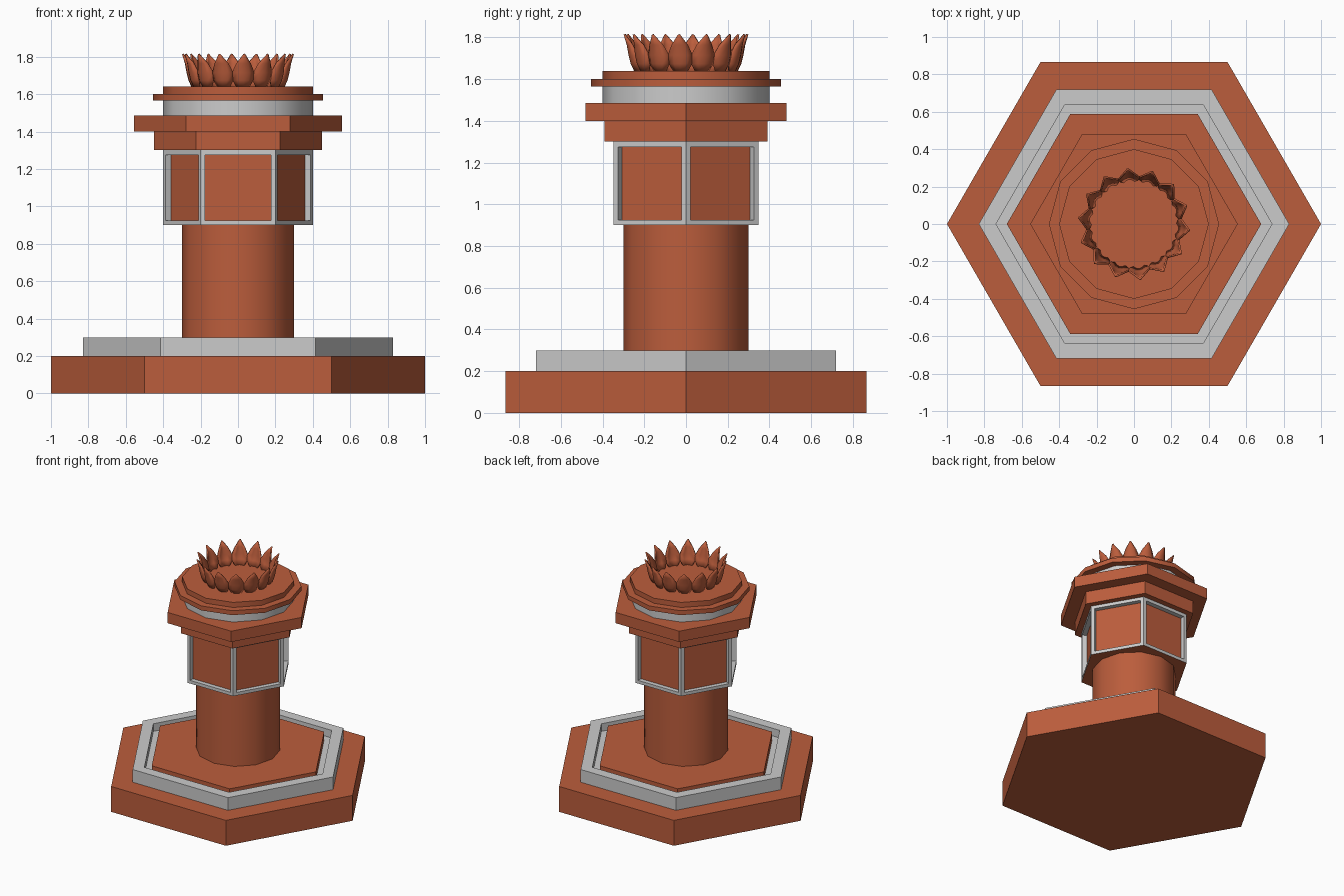
import bpy, bmesh, math
from mathutils import Vector

if "Cube" in bpy.data.objects:
    bpy.data.objects.remove(bpy.data.objects["Cube"])

brown = bpy.data.materials.new("terracotta")
brown.diffuse_color = (0.5, 0.11, 0.045, 1)
brown.use_nodes = True
brown.node_tree.nodes["Principled BSDF"].inputs["Base Color"].default_value = brown.diffuse_color


def finish(name, bm, mats=(), smooth=False):
    bmesh.ops.recalc_face_normals(bm, faces=bm.faces)
    me = bpy.data.meshes.new(name)
    bm.to_mesh(me)
    bm.free()
    ob = bpy.data.objects.new(name, me)
    bpy.context.collection.objects.link(ob)
    for m in mats:
        me.materials.append(m)
    if smooth:
        bpy.ops.object.select_all(action='DESELECT')
        bpy.context.view_layer.objects.active = ob
        ob.select_set(True)
        bpy.ops.object.shade_smooth_by_angle(angle=math.radians(40))
    return ob


def lathe(bm, profile, sides, closed=False):
    """Spin (radius, z) points; either cap both ends or close the loop."""
    rings = [[bm.verts.new((r * math.cos(2 * math.pi * i / sides),
                            r * math.sin(2 * math.pi * i / sides), z))
              for i in range(sides)] for r, z in profile]
    pairs = list(zip(rings, rings[1:]))
    if closed:
        pairs.append((rings[-1], rings[0]))
    else:
        bm.faces.new(rings[0])
        bm.faces.new(rings[-1])
    for a, b in pairs:
        for i in range(sides):
            j = (i + 1) % sides
            bm.faces.new((a[i], a[j], b[j], b[i]))


def turned(name, profile, sides, mats=(), smooth=False, closed=False):
    bm = bmesh.new()
    lathe(bm, profile, sides, closed)
    return finish(name, bm, mats, smooth)


# Stepped hexagonal base with grooved kerb
turned("base_slab", [(1, 0), (1, 0.2)], 6, [brown])
turned("base_kerb", [(0.83, 0.2), (0.83, 0.3), (0.738, 0.3), (0.738, 0.24),
                     (0.68, 0.24), (0.68, 0.2)], 6, closed=True)
turned("base_plate", [(0.68, 0.2), (0.68, 0.3)], 6, [brown])

# Round column
turned("column", [(0.3, 0.3), (0.3, 0.9)], 12, [brown], True)

# Hexagonal panelled block: grey frames with recessed brown panels
bm = bmesh.new()
lathe(bm, [(0.4, 0.9), (0.4, 1.3)], 6)
bmesh.ops.recalc_face_normals(bm, faces=bm.faces)
walls = [f for f in bm.faces if abs(f.normal.z) < 0.5]
for f in bm.faces:
    if f not in walls:
        f.material_index = 1
bmesh.ops.inset_individual(bm, faces=walls, thickness=0.035)
for f in bmesh.ops.extrude_discrete_faces(bm, faces=walls)["faces"]:
    f.material_index = 1
    shift = f.normal * -0.035
    bmesh.ops.translate(bm, verts=f.verts, vec=shift)
grey = bpy.data.materials.new("stone_grey")
grey.diffuse_color = (0.8, 0.8, 0.8, 1)
grey.use_nodes = True
grey.node_tree.nodes["Principled BSDF"].inputs["Base Color"].default_value = grey.diffuse_color
finish("panel_block", bm, [grey, brown])

# Hexagonal capital, then round tiers
turned("capital_lower", [(0.45, 1.3), (0.45, 1.4)], 6, [brown])
turned("capital_upper", [(0.555, 1.4), (0.555, 1.485)], 6, [brown])
turned("grey_collar", [(0.4, 1.485), (0.4, 1.565)], 12, (), True)
turned("crown_tiers", [(0.455, 1.565), (0.455, 1.6), (0.4, 1.6), (0.4, 1.64)],
       12, [brown], True)

# Ring of cupped petals: (height, middle radius, half width)
rows = [(1.635, 0.243, 0.03), (1.675, 0.262, 0.054), (1.715, 0.272, 0.058),
        (1.765, 0.281, 0.036), (1.815, 0.296, 0.002)]
count = 14
bm = bmesh.new()
for k in range(count):
    a = 2 * math.pi * (k - 0.25) / count
    out = Vector((math.cos(a), math.sin(a), 0))
    side = Vector((-out.y, out.x, 0))
    grid = []
    for z, r, w in rows:
        grid.append([bm.verts.new(out * (r - 0.5 * w * u * u) + side * (w * u) + Vector((0, 0, z)))
                     for u in (-1, -0.5, 0, 0.5, 1)])
    for lo, hi in zip(grid, grid[1:]):
        for i in range(4):
            bm.faces.new((lo[i], lo[i + 1], hi[i + 1], hi[i]))
petals = finish("petals", bm, [brown], True)
solid = petals.modifiers.new("thickness", 'SOLIDIFY')
solid.thickness = 0.01
solid.offset = 0
